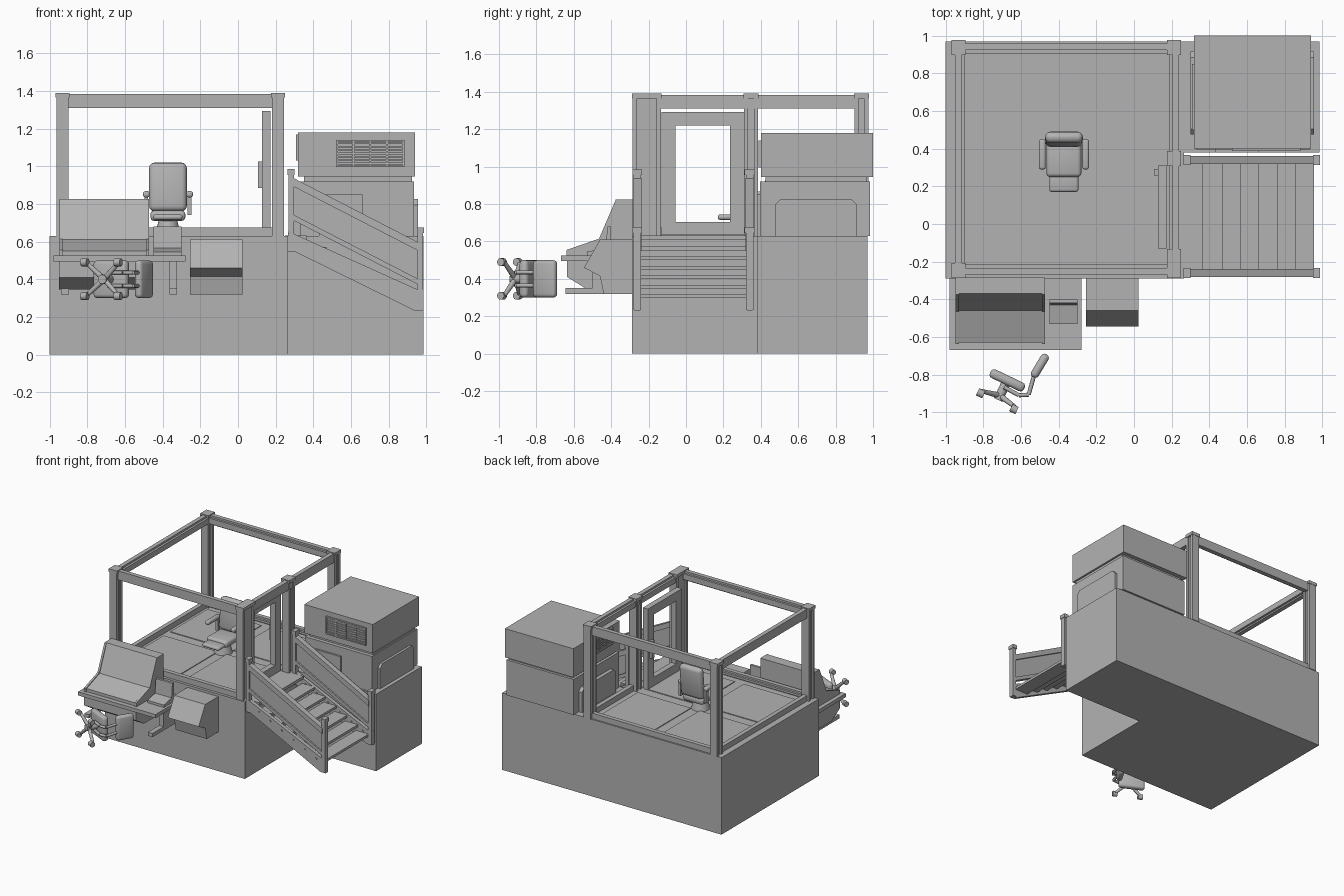
import bpy, bmesh, math
from mathutils import Vector, Matrix

cube = bpy.data.objects.get("Cube")
if cube:
    bpy.data.objects.remove(cube, do_unlink=True)

grey = bpy.data.materials.new("plain grey")
grey.use_nodes = True
grey.diffuse_color = (0.45, 0.45, 0.45, 1)
grey.node_tree.nodes["Principled BSDF"].inputs["Base Color"].default_value = (0.45, 0.45, 0.45, 1)


def finish(name, bm, bevel=0, segments=3):
    bmesh.ops.recalc_face_normals(bm, faces=bm.faces)
    mesh = bpy.data.meshes.new(name)
    bm.to_mesh(mesh)
    bm.free()
    mesh.materials.append(grey)
    ob = bpy.data.objects.new(name, mesh)
    bpy.context.collection.objects.link(ob)
    if bevel:
        mod = ob.modifiers.new("round", 'BEVEL')
        mod.width, mod.segments = bevel, segments
        mesh.shade_smooth()
    return ob


def box(name, x, y, z, bevel=0, taper=None):
    """Box from (min, max) ranges; taper insets the top face."""
    bm = bmesh.new()
    for v in bmesh.ops.create_cube(bm, size=1)["verts"]:
        inset = taper if taper and v.co.z > 0 else 0
        v.co = [(r[0] + inset) if c < 0 else (r[1] - inset) for c, r in zip(v.co, (x, y, z))]
    return finish(name, bm, bevel)


def extrude(name, points, axis, lo, hi):
    """Profile in the two other axes, extruded along axis from lo to hi."""
    bm = bmesh.new()
    verts = []
    for p in points:
        co = list(p)
        co.insert(axis, lo)
        verts.append(bm.verts.new(co))
    face = bm.faces.new(verts)
    moved = bmesh.ops.extrude_face_region(bm, geom=[face])["geom"]
    shift = Vector((0, 0, 0))
    shift[axis] = hi - lo
    bmesh.ops.translate(bm, vec=shift, verts=[v for v in moved if isinstance(v, bmesh.types.BMVert)])
    return finish(name, bm)


def rod(name, a, b, radius, sides=12, radius2=None):
    a, b = Vector(a), Vector(b)
    bm = bmesh.new()
    bmesh.ops.create_cone(bm, cap_ends=True, segments=sides, radius1=radius,
                          radius2=radius2 or radius, depth=(b - a).length)
    turn = (b - a).to_track_quat('Z', 'Y').to_matrix().to_4x4()
    bmesh.ops.transform(bm, matrix=Matrix.Translation((a + b) / 2) @ turn, verts=bm.verts)
    for f in bm.faces:
        f.smooth = len(f.verts) == 4
    return finish(name, bm)


# L-shaped base
extrude("base", [(-1, -.29), (.265, -.29), (.265, .38), (.985, .38), (.985, .97), (-1, .97)], 2, 0, .63)

# Cabin floor panels
for i, x in enumerate([(-.89, -.40), (-.32, .16)]):
    for j, y in enumerate([(-.175, .31), (.395, .875)]):
        box(f"floor_panel_{i}{j}", x, y, (.63, .636))

# Posts with slots on their sides and plain caps
posts = [(-.97, -.285, .075), (-.97, .9, .075), (.175, -.285, .15), (.175, .9, .075), (.175, .31, .075)]
for i, (x, y, d) in enumerate(posts):
    x1, y1, s, g = x + .075, y + d, .012, .022
    a, b = x + .005, x1 - .005
    extrude(f"post_{i}", [(a, y), (b, y), (b, y + g), (b - s, y + g), (b - s, y1 - g), (b, y1 - g),
                          (b, y1), (a, y1), (a, y1 - g), (a + s, y1 - g), (a + s, y + g), (a, y + g)],
            2, .63, 1.365)
    box(f"post_cap_{i}", (x, x1), (y - .003, y1 + .003), (1.365, 1.39))

# Roof beams and floor curbs, each with an inner lip
for i, (y, lip) in enumerate([(-.268, 1), (.923, -1)]):
    for part, z0, z1 in (("roof_beam", 1.31, 1.383), ("curb", .63, .675)):
        box(f"{part}_x{i}", (-.9, .18), (y, y + .035), (z0, z1))
        m = y + .0175 + lip * .025
        box(f"{part}_lip_x{i}", (-.9, .18), (m - .01, m + .01), (z0 + .012, z1 - .015))
for i, (x, lip, y0, y1) in enumerate([(-.95, 1, -.22, .91), (.205, -1, -.14, .91), ]):
    box(f"roof_beam_y{i}", (x, x + .035), (y0, y1), (1.31, 1.383))
    m = x + .0175 + lip * .025
    box(f"roof_beam_lip_y{i}", (m - .01, m + .01), (y0, y1), (1.322, 1.368))
box("curb_right", (-.95, -.915), (-.22, .91), (.63, .675))
box("curb_left", (.205, .24), (.38, .91), (.63, .675))

# Door frame and handle
for name, y, z in [("front_stile", (-.13, -.055), (.635, 1.293)), ("rear_stile", (.235, .31), (.635, 1.293)),
                   ("bottom_rail", (-.055, .235), (.635, .705)), ("top_rail", (-.055, .235), (1.22, 1.293))]:
    box("door_" + name, (.127, .173), y, z)
box("door_handle", (.105, .127), (.257, .292), (.885, 1.025))

# Machine housing beside the cabin
box("lower_housing", (.33, .935), (.395, .985), (.63, .92))
box("housing_neck", (.35, .925), (.425, .965), (.92, .945))
box("upper_housing", (.32, .94), (.4, 1), (.945, 1.18))
box("housing_roof", (.32, .94), (.4, 1), (1.18, 1.225), taper=.06)
cover = [(.475, .63), (.475, .795), (.505, .825), (.885, .825), (.915, .795), (.915, .63)]
extrude("left_cover", cover, 0, .935, .955)
extrude("right_cover", cover, 0, .3, .33)
box("front_hatch", (.43, .66), (.38, .395), (.63, .85))

# Louvred vents on the front and the right of the upper housing
for name, axis, lo, hi, z0, z1, face in (("front_vent", 0, .52, .885, .995, 1.14, .4),
                                         ("side_vent", 1, .5, .85, 1.03, 1.17, .32)):
    def bar(part, u, z, depth):
        d = (face - depth, face + .002)
        box(f"{name}_{part}", u if axis == 0 else d, d if axis == 0 else u, z)
    for k, zz in enumerate((z0, z1 - .01)):
        bar(f"frame_h{k}", (lo, hi), (zz, zz + .01), .012)
    for k in range(5):
        u = lo + (hi - lo - .01) * k / 4
        bar(f"bar_{k}", (u, u + .01), (z0, z1), .012)
    for k in range(7):
        z = z0 + .015 + (z1 - z0 - .02) * k / 7
        bar(f"slat_{k}", (lo, hi), (z, z + .009), .008)

# Stairs: stringers, guard panels, rails and end posts on both sides
for side, y in (("front", -.26), ("rear", .34)):
    extrude(side + "_stringer", [(.265, .655), (.30, .64), (.955, .345), (.985, .345), (.985, .232),
                                 (.94, .232), (.305, .545), (.265, .545)], 1, y - .015, y + .015)
    for part, top, thick, w in (("handrail", .94, .045, .022), ("guard_panel", .90, .17, .008),
                                ("lower_rail", .745, .03, .02)):
        extrude(f"{side}_{part}", [(.29, top), (.96, top - .345), (.96, top - .345 - thick), (.29, top - thick)],
                1, y - w, y + w)
    for part, x, z0, z1 in (("top_post", .263, .64, .985), ("foot_post", .95, .235, .675)):
        box(f"{side}_{part}", (x + .004, x + .034), (y - .02, y + .02), (z0, z1))
        box(f"{side}_{part}_cap", (x, x + .038), (y - .026, y + .026), (z1 - .03, z1))
    for k in range(6):
        x, z = .38 + .104 * k, .575 - .049 * k
        rod(f"{side}_bolt_{k}", (x, y - .02, z), (x, y + .02, z), .008)
box("landing_tread", (.25, .365), (-.245, .325), (.61, .633))
for k in range(6):
    x, z = .355 + .097 * k, .572 - .051 * k
    box(f"tread_{k}", (x, x + .115), (-.245, .325), (z - .02, z))

# Control desk with raised screen housing
box("desk_top", (-.98, -.28), (-.668, -.285), (.495, .525))
extrude("screen_housing", [(-.285, .525), (-.285, .825), (-.37, .825), (-.46, .61), (-.63, .55), (-.63, .525)],
        0, -.93, -.49)
for k, x in enumerate((-.947, -.49)):
    extrude(f"screen_cheek_{k}", [(-.285, .525), (-.285, .825), (-.375, .825), (-.465, .615), (-.638, .555),
                                  (-.638, .525)], 0, x, x + .017)
extrude("desk_body", [(-.285, .495), (-.635, .495), (-.635, .41), (-.53, .345), (-.285, .345)], 0, -.95, -.48)
for k, x in enumerate((-.94, -.365)):
    box(f"desk_foot_{k}", (x, x + .042), (-.645, -.285), (.32, .35))
    box(f"desk_leg_{k}", (x, x + .042), (-.5, -.3), (.35, .495))
extrude("button_box", [(-.40, .525), (-.40, .68), (-.42, .68), (-.43, .565), (-.53, .545), (-.53, .525)],
        0, -.45, -.30)

# Wall box with pitched front
extrude("wall_box", [(-.285, .32), (-.285, .61), (-.46, .61), (-.545, .46), (-.46, .415), (-.44, .32)],
        0, -.255, .025)

# Operator seat in the cabin
rod("seat_pedestal", (-.372, .34, .63), (-.372, .34, .71), .07, 24, .05)
box("seat_cushion", (-.465, -.28), (.25, .45), (.71, .765), .02)
box("seat_lip", (-.45, -.295), (.17, .28), (.715, .745), .014)
back = box("seat_back", (-.1, .1), (-.03, .03), (-.13, .13), .028)
back.location, back.rotation_euler = (-.372, .45, .89), (math.radians(-6), 0, 0)
for side in (-1, 1):
    x = -.372 + side * .115
    box(f"armrest_{side}", (x - .018, x + .018), (.29, .45), (.835, .868), .012)
    box(f"armrest_stem_{side}", (x - .01, x + .01), (.42, .45), (.74, .84))

# Office chair lying on its side: local axes are forward, up and sideways
fwd, up, mid = Vector((-.9, .43, 0)).normalized(), Vector((.43, .9, 0)).normalized(), Vector((-.675, -.835, .4))


def chair(f, u, s):
    return mid + fwd * f + up * u + Vector((0, 0, s))


turn = math.atan2(fwd.y, fwd.x)
for name, length, thick, centre, angle in (("chair_seat", .2, .05, chair(0, .005, 0), turn),
                                           ("chair_back", .14, .045, Vector((-.5, -.753, .4)), math.radians(59))):
    ob = box(name, (-length / 2, length / 2), (-thick / 2, thick / 2), (-.1, .1), .02)
    ob.location, ob.rotation_euler = centre, (0, 0, angle)
for k, s in enumerate((-.035, .035)):
    path = [chair(0, -.035, s), chair(-.09, -.04, s), chair(-.135, -.015, s), Vector((-.525, -.785, .4 + s))]
    for j in range(3):
        rod(f"chair_back_arm_{k}{j}", path[j], path[j + 1], .011, 8)
rod("chair_column", chair(0, -.02, 0), chair(0, -.11, 0), .025)
for f in (-1, 1):
    for s in (-1, 1):
        tip = chair(f * .098, -.105, s * .09)
        rod(f"chair_leg_{f}_{s}", chair(0, -.085, 0), tip, .016, 8, .011)
        low = chair(f * .098, -.118, s * .09)
        rod(f"chair_caster_{f}_{s}", low - fwd * .018, low + fwd * .018, .021)
